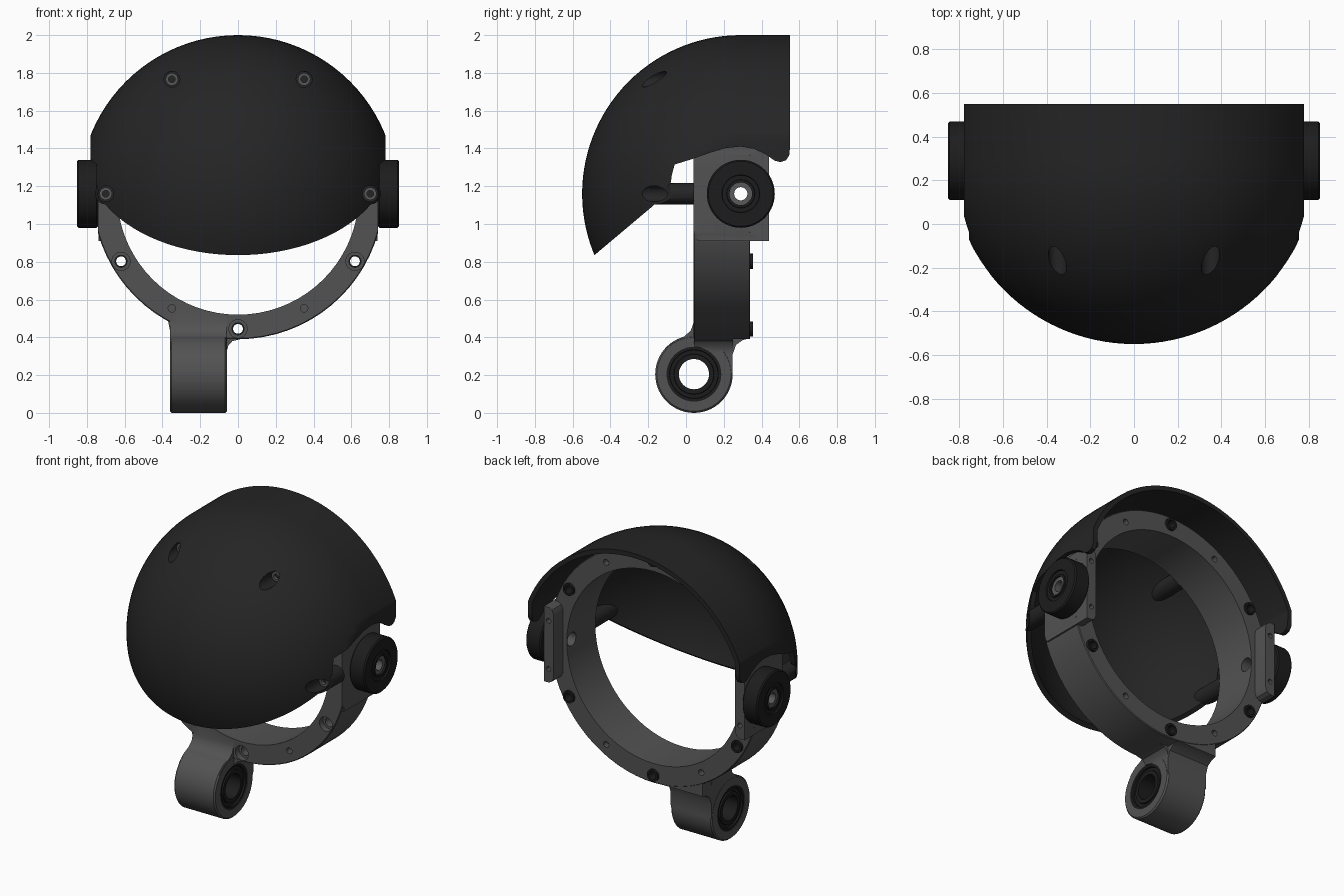
import bpy, bmesh, math
from mathutils import Vector

if "Cube" in bpy.data.objects:
    bpy.data.objects.remove(bpy.data.objects["Cube"])

CZ, CY = 1.16, 0.29          # pivot height and depth, also the shell centre


def material(name, v):
    m = bpy.data.materials.new(name)
    m.diffuse_color = (v, v, v, 1)
    m.use_nodes = True
    m.node_tree.nodes["Principled BSDF"].inputs["Base Color"].default_value = m.diffuse_color
    return m


SHELL = material("shell_black", 0.018)
FRAME = material("frame_grey", 0.085)
RUBBER = material("rubber_black", 0.012)
METAL = material("bush_grey", 0.10)


def make(name, bm, mat):
    bmesh.ops.remove_doubles(bm, verts=bm.verts, dist=1e-5)
    bmesh.ops.recalc_face_normals(bm, faces=bm.faces)
    me = bpy.data.meshes.new(name)
    bm.to_mesh(me)
    bm.free()
    me.materials.append(mat)
    ob = bpy.data.objects.new(name, me)
    bpy.context.collection.objects.link(ob)
    return ob


def revolve(name, pts, axis, centre, mat, steps=48):
    """Spin (radius, distance) points about an x or y axis."""
    bm = bmesh.new()
    c = Vector(centre)
    vs = [bm.verts.new(c + Vector((r, a, 0) if axis == 'y' else (a, r, 0))) for r, a in pts]
    es = [bm.edges.new(p) for p in zip(vs, vs[1:])]
    if pts[0][0] > 0:
        es.append(bm.edges.new((vs[-1], vs[0])))
    bmesh.ops.spin(bm, geom=vs + es, cent=c, steps=steps, angle=math.tau,
                   axis=(0, 1, 0) if axis == 'y' else (1, 0, 0))
    return make(name, bm, mat)


def rod(axis, r, lo, hi, centre, mat=FRAME, steps=32):
    return revolve("rod", [(0, lo), (r, lo), (r, hi), (0, hi)], axis, centre, mat, steps)


def prism(name, pts, axis, lo, hi, mat):
    """Extrude a (y,z) profile along x, or an (x,z) profile along y."""
    bm = bmesh.new()
    f = bm.faces.new([bm.verts.new((lo, a, b) if axis == 'x' else (a, lo, b)) for a, b in pts])
    ext = bmesh.ops.extrude_face_region(bm, geom=[f])['geom']
    d = hi - lo
    bmesh.ops.translate(bm, verts=[g for g in ext if isinstance(g, bmesh.types.BMVert)],
                        vec=(d, 0, 0) if axis == 'x' else (0, d, 0))
    return make(name, bm, mat)


def boolean(ob, other, op):
    m = ob.modifiers.new("cut", 'BOOLEAN')
    m.operation, m.object, m.solver = op, other, 'EXACT'
    bpy.context.view_layer.objects.active = ob
    bpy.ops.object.modifier_apply(modifier=m.name)
    bpy.data.objects.remove(other, do_unlink=True)


def on_ring(r, deg):
    a = math.radians(deg)
    return (r * math.cos(a), 0, CZ + r * math.sin(a))


def block(w, lo, hi):
    return prism("block", [(-w, 0.1), (w, 0.1), (w, 2.2), (-w, 2.2)], 'y', lo, hi, FRAME)


def dome(r, back):
    arc = [(r * math.sin(i * math.pi / 60), CY - r * math.cos(i * math.pi / 60)) for i in range(31)]
    arc[0] = (0, CY - r)
    return revolve("dome", arc + [(r, back), (0, back)], 'y', (0, 0, CZ), SHELL, 96)


# Domed shell: sphere with flat sides, trimmed by the side outline, then hollowed
shell = dome(0.84, 0.55)
shell.name = "shell"
outline = [(-0.485, 0.835), (-0.17, 1.10), (-0.08, 1.22), (-0.075, 1.26), (-0.06, 1.315),
           (0.03, 1.343), (0.13, 1.378), (0.21, 1.402), (0.29, 1.41), (0.36, 1.398),
           (0.42, 1.37), (0.47, 1.335), (0.50, 1.328), (0.53, 1.338), (0.547, 1.365),
           (0.55, 1.40), (0.7, 1.40), (0.7, 2.2), (-0.9, 2.2), (-0.9, 0.486)]
boolean(shell, prism("trim", outline, 'x', -0.78, 0.78, SHELL), 'INTERSECT')
hollow = dome(0.81, 0.7)
boolean(hollow, block(0.75, -1, 1), 'INTERSECT')
boolean(shell, hollow, 'DIFFERENCE')

# Screw posts joining shell to ring, with sunk screw holes
for deg in (0, 60, 120, 180):
    p = on_ring(0.70, deg)
    post = rod('y', 0.056, -0.4, 0.042, p, SHELL)
    boolean(post, dome(0.838, 0.55), 'INTERSECT')
    boolean(shell, post, 'UNION')
    boolean(shell, rod('y', 0.042, -0.5, -0.08, p, SHELL), 'DIFFERENCE')
    screw = revolve("shell_screw", [(0.018, -0.10), (0.033, -0.10), (0.033, -0.07), (0.018, -0.07)],
                    'y', p, METAL, 24)

# Ring frame with flattened sides
frame = revolve("ring_frame", [(0.64, 0.04), (0.765, 0.04), (0.77, 0.045), (0.77, 0.335),
                               (0.765, 0.34), (0.64, 0.34)], 'y', (0, 0, CZ), FRAME, 72)
boolean(frame, block(0.74, -1, 1), 'INTERSECT')

# Side pads carrying the pivots
for s in (-1, 1):
    pad = [(0.739, 0.91), (0.70, 0.91), (0.68, 0.922), (0.668, 0.95),
           (0.668, 1.37), (0.68, 1.398), (0.70, 1.41), (0.739, 1.41)]
    boolean(frame, prism("pad", [(s * x, z) for x, z in pad], 'y', 0.06, 0.44, FRAME), 'UNION')

# Offset foot: column, fillets and barrel
FOOT = (0, 0.042, 0.205)
column = [(-0.11, 0.34), (-0.06, 0.382), (-0.01, 0.405), (0.025, 0.435), (0.041, 0.48),
          (0.041, 0.512), (0.338, 0.512), (0.338, 0.395), (0.30, 0.385), (0.265, 0.36),
          (0.247, 0.31), (0.246, 0.21), (0.042, 0.21)]
boolean(frame, prism("column", column, 'x', -0.36, -0.06, FRAME), 'UNION')
for pts in ([(-0.359, 0.43), (-0.37, 0.485), (-0.41, 0.528), (-0.46, 0.552), (-0.34, 0.57), (-0.34, 0.43)],
            [(-0.061, 0.32), (-0.052, 0.355), (-0.03, 0.38), (0.02, 0.392), (0.02, 0.42), (-0.08, 0.42), (-0.08, 0.32)]):
    boolean(frame, prism("fillet", pts, 'y', 0.043, 0.25, FRAME), 'UNION')
barrel = [(0, -0.361), (0.196, -0.361), (0.205, -0.352), (0.205, -0.068), (0.196, -0.059), (0, -0.059)]
boolean(frame, revolve("barrel", barrel, 'x', FOOT, FRAME, 56), 'UNION')
boolean(frame, rod('x', 0.145, -0.5, 0.1, FOOT, FRAME, 48), 'DIFFERENCE')

# Holes in the ring, with inserts on the back face
for i in range(6):
    p = on_ring(0.715, 30 + 60 * i)
    boolean(frame, rod('y', 0.032, -0.1, 0.6, p), 'DIFFERENCE')
    boolean(frame, rod('y', 0.048, -0.2, 0.08, p), 'DIFFERENCE')
    revolve("ring_insert", [(0.026, 0.30), (0.04, 0.30), (0.04, 0.356), (0.026, 0.356)],
            'y', p, RUBBER, 24)
    if i % 3:
        q = on_ring(0.70, 60 * i)
        boolean(frame, rod('y', 0.02, -0.1, 0.09, q, steps=16), 'DIFFERENCE')
        boolean(frame, rod('y', 0.02, 0.30, 0.5, q, steps=16), 'DIFFERENCE')
boolean(frame, rod('x', 0.045, -1, 1, (0, CY, CZ)), 'DIFFERENCE')
for s in (-1, 1):
    for z in (1.0, 1.32):
        boolean(frame, rod('y', 0.016, 0.39, 0.5, (s * 0.704, 0, z), steps=16), 'DIFFERENCE')

# Foot bearing with grooved faces
half = [(0.08, 0.145), (0.105, 0.145), (0.107, 0.135), (0.127, 0.135), (0.129, 0.147), (0.146, 0.147)]
revolve("foot_bearing", half + [(r, -a) for r, a in reversed(half)], 'x',
        (-0.21, 0.042, 0.205), RUBBER)

# Pivot wheels and their metal bushes
for s in (-1, 1):
    wheel = [(0.06, 0.742), (0.172, 0.742), (0.18, 0.75), (0.18, 0.845), (0.172, 0.853),
             (0.10, 0.853), (0.098, 0.843), (0.075, 0.843), (0.073, 0.85), (0.06, 0.85)]
    revolve("pivot_wheel", [(r, s * a) for r, a in wheel], 'x', (0, CY, CZ), RUBBER, 56)
    bush = [(0.035, 0.70), (0.0445, 0.70), (0.0445, 0.741), (0.06, 0.741), (0.06, 0.838), (0.035, 0.838)]
    revolve("pivot_bush", [(r, s * a) for r, a in bush], 'x', (0, CY, CZ), METAL, 32)

# Smooth shading with sharp edges kept
bpy.ops.object.select_all(action='DESELECT')
for ob in bpy.context.scene.objects:
    ob.select_set(True)
    bpy.context.view_layer.objects.active = ob
bpy.ops.object.shade_smooth_by_angle(angle=math.radians(30))
